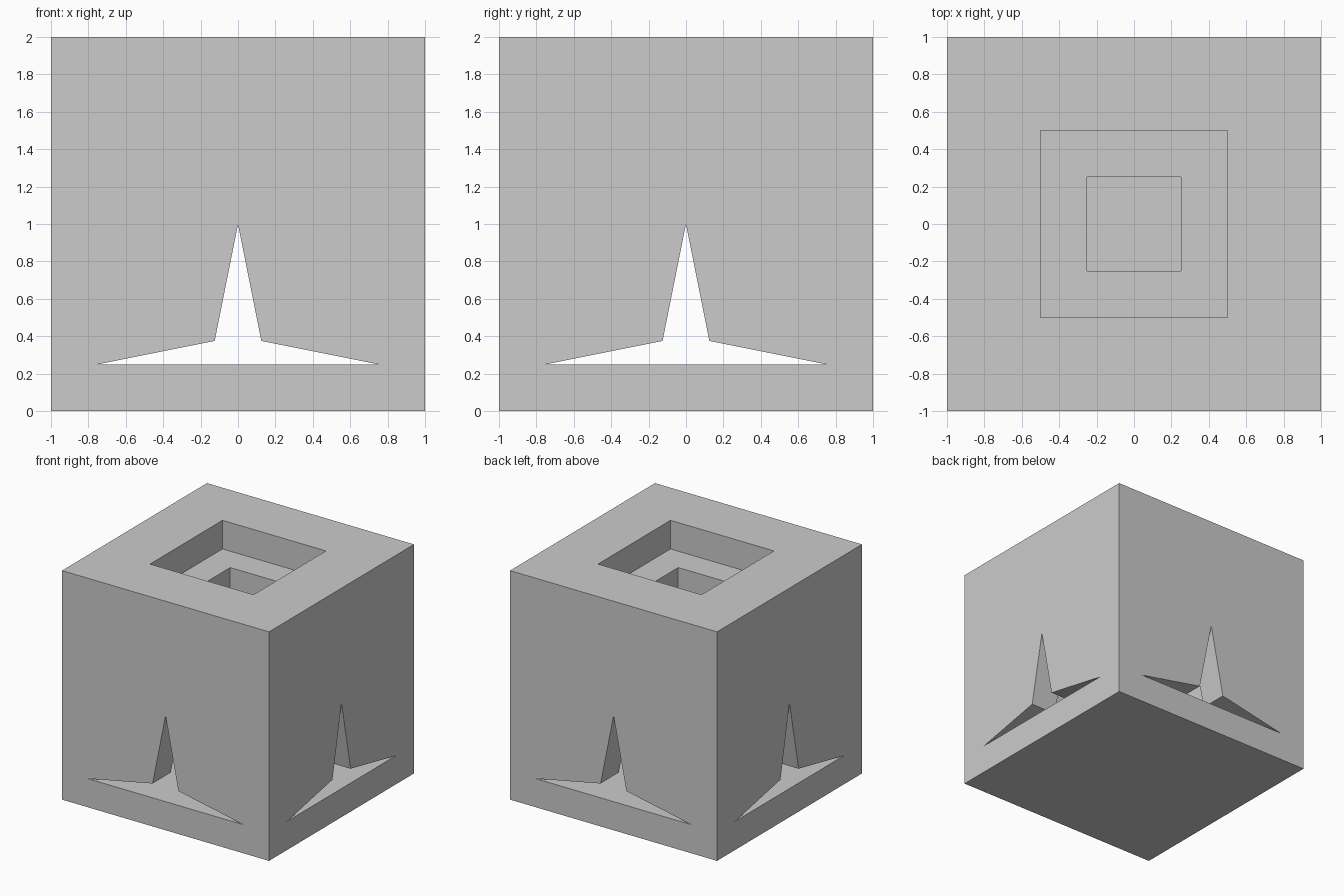
import bpy, bmesh
from math import pi
from mathutils import Matrix

if "Cube" in bpy.data.objects:
    bpy.data.objects.remove(bpy.data.objects["Cube"])


def finish(name, bm):
    bmesh.ops.recalc_face_normals(bm, faces=bm.faces)
    mesh = bpy.data.meshes.new(name)
    bm.to_mesh(mesh)
    bm.free()
    obj = bpy.data.objects.new(name, mesh)
    bpy.context.collection.objects.link(obj)
    return obj


def wall(name, turn):
    # side slab with the pointed opening, extruded 0.25 inwards
    profile = [(1, 2), (-0.75, 2), (-0.75, 0.25), (-0.125, 0.375), (0, 1),
               (0.125, 0.375), (0.75, 0.25), (1, 0.25)]
    bm = bmesh.new()
    face = bm.faces.new([bm.verts.new((x, -1, z)) for x, z in profile])
    geo = bmesh.ops.extrude_face_region(bm, geom=[face])["geom"]
    moved = [v for v in geo if isinstance(v, bmesh.types.BMVert)]
    bmesh.ops.translate(bm, verts=moved, vec=(0, 0.25, 0))
    bmesh.ops.rotate(bm, verts=bm.verts, matrix=Matrix.Rotation(turn, 3, 'Z'))
    return finish(name, bm)


def square_ring(name, outer, inner, z0, z1):
    # square plate with a square hole
    bm = bmesh.new()
    corners = [(-1, -1), (1, -1), (1, 1), (-1, 1)]
    loops = [[bm.verts.new((x * r, y * r, z)) for x, y in corners]
             for r, z in [(outer, z0), (outer, z1), (inner, z1), (inner, z0)]]
    for a, b in zip(loops, loops[1:] + loops[:1]):
        for i in range(4):
            j = (i + 1) % 4
            bm.faces.new((a[i], a[j], b[j], b[i]))
    return finish(name, bm)


# base slab
bm = bmesh.new()
bmesh.ops.create_cube(bm, size=1, matrix=Matrix.LocRotScale(
    (0, 0, 0.125), None, (2, 2, 0.25)))
finish("base_slab", bm)

# four walls, each turned a quarter and butted against the next
for i, side in enumerate(("front", "right", "back", "left")):
    wall(side + "_wall", i * pi / 2)

# stepped roof with central opening
square_ring("roof_upper_step", 0.75, 0.5, 1.75, 2)
square_ring("roof_lower_step", 0.75, 0.25, 1.5, 1.75)
